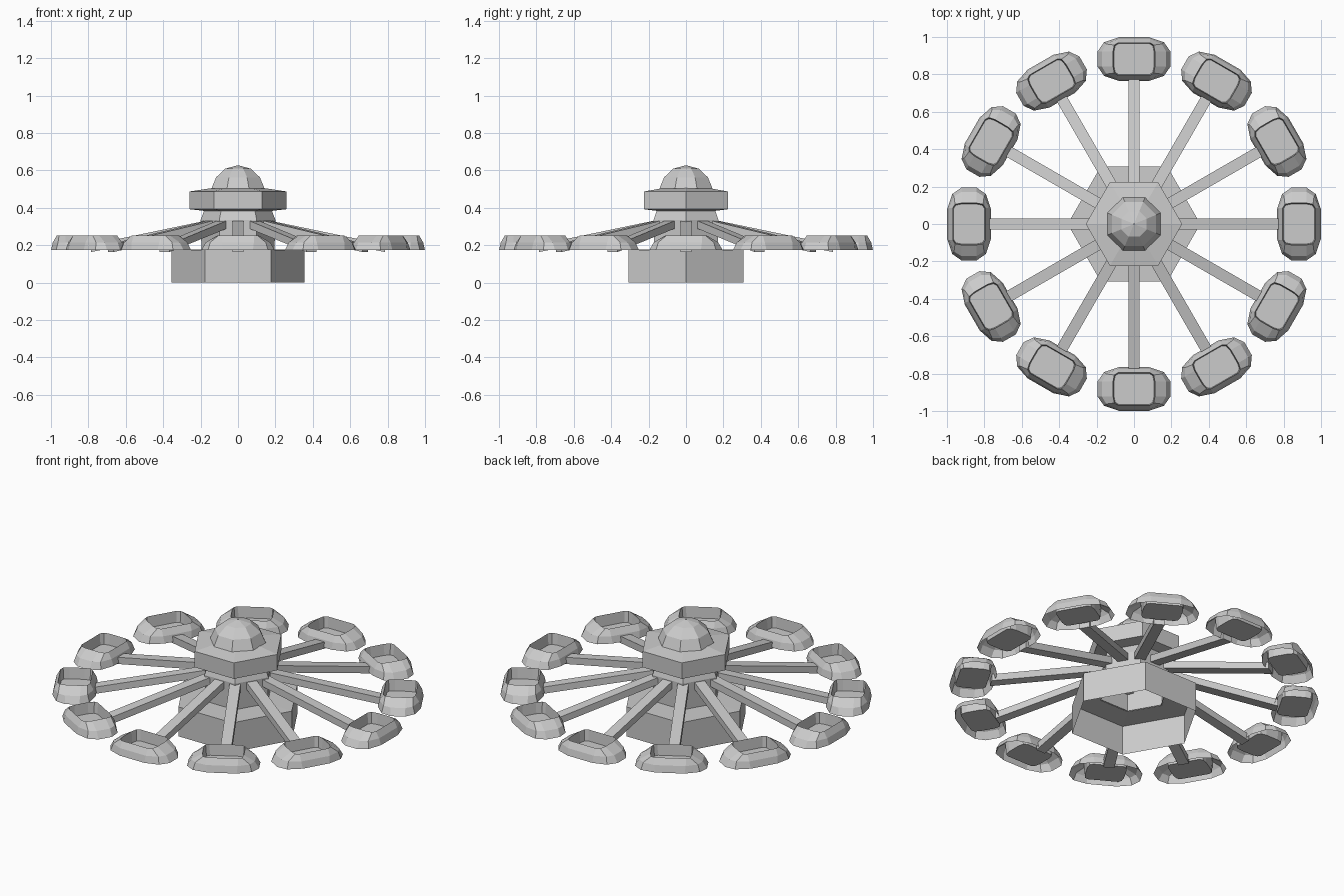
import bpy
import math
from mathutils import Matrix

if "Cube" in bpy.data.objects:
    bpy.data.objects.remove(bpy.data.objects["Cube"])


def mesh_object(name, verts, faces, matrix=None):
    mesh = bpy.data.meshes.new(name)
    mesh.from_pydata(verts, [], faces)
    obj = bpy.data.objects.new(name, mesh)
    if matrix is not None:
        obj.matrix_world = matrix
    bpy.context.collection.objects.link(obj)
    return obj


def loft(name, rings, matrix=None, floor=False):
    """Join equal-length rings of points with quads."""
    n = len(rings[0])
    verts = [p for ring in rings for p in ring]
    faces = []
    for k in range(len(rings) - 1):
        for i in range(n):
            j = (i + 1) % n
            faces.append((k * n + i, k * n + j, (k + 1) * n + j, (k + 1) * n + i))
    if floor:
        faces.append(tuple(range(len(verts) - n, len(verts))))
    return mesh_object(name, verts, faces, matrix)


def turned(name, profile, sides, phase=0.0):
    """Faceted turned part from (radius, z) pairs."""
    angles = [phase + 2 * math.pi * i / sides for i in range(sides)]
    return loft(name, [[(r * math.cos(a), r * math.sin(a), z) for a in angles]
                       for r, z in profile])


def pod_ring(quarter, z):
    """Mirror a quarter outline (radial, tangential) into a full ring at height z."""
    half = quarter + [(-r, t) for r, t in reversed(quarter)]
    full = half + [(r, -t) for r, t in reversed(half)]
    return [(0.882 + r, t, z) for r, t in full]


# Hexagonal base, open underneath, with a hole below the hub
turned("base", [(0.355, 0), (0.355, 0.175), (0.19, 0.178)], 6)

# Central hub between base and upper drum
turned("hub", [(0.195, 0.176), (0.2, 0.335), (0.18, 0.387)], 6)

# Upper hexagonal drum with slightly sloping top and underside
turned("upper_drum", [(0.17, 0.382), (0.258, 0.392), (0.258, 0.487), (0.14, 0.505)], 6)

# Eight-sided dome
dome = [(0.157 * math.cos(math.radians(a)), 0.47 + 0.157 * math.sin(math.radians(a)))
        for a in (12, 36, 62, 89)]
turned("dome", dome, 8, math.radians(22.5))

# Pod: flaring outer wall, rim, then a recessed seat well
pod_rings = [
    pod_ring([(0.117, 0.08), (0.09, 0.16), (0.04, 0.195)], 0.175),
    pod_ring([(0.108, 0.085), (0.08, 0.148), (0.04, 0.172)], 0.215),
    pod_ring([(0.087, 0.085), (0.075, 0.105), (0.04, 0.112)], 0.251),
    pod_ring([(0.083, 0.082), (0.071, 0.100), (0.04, 0.107)], 0.185),
]

# Thin sloping spoke seen from the side (radius, z)
spoke_profile = [(0.175, 0.288), (0.175, 0.33), (0.785, 0.203), (0.785, 0.163)]
spoke_faces = [(0, 1, 2, 3), (7, 6, 5, 4)] + [
    (i, i + 4, (i + 1) % 4 + 4, (i + 1) % 4) for i in range(4)]

# Twelve spokes, each carrying a pod
for k in range(12):
    turn = Matrix.Rotation(2 * math.pi * k / 12, 4, 'Z')
    spoke = [(r, y, z) for y in (-0.03, 0.03) for r, z in spoke_profile]
    mesh_object(f"spoke_{k + 1}", spoke, spoke_faces, turn)
    loft(f"pod_{k + 1}", pod_rings, turn, floor=True)
